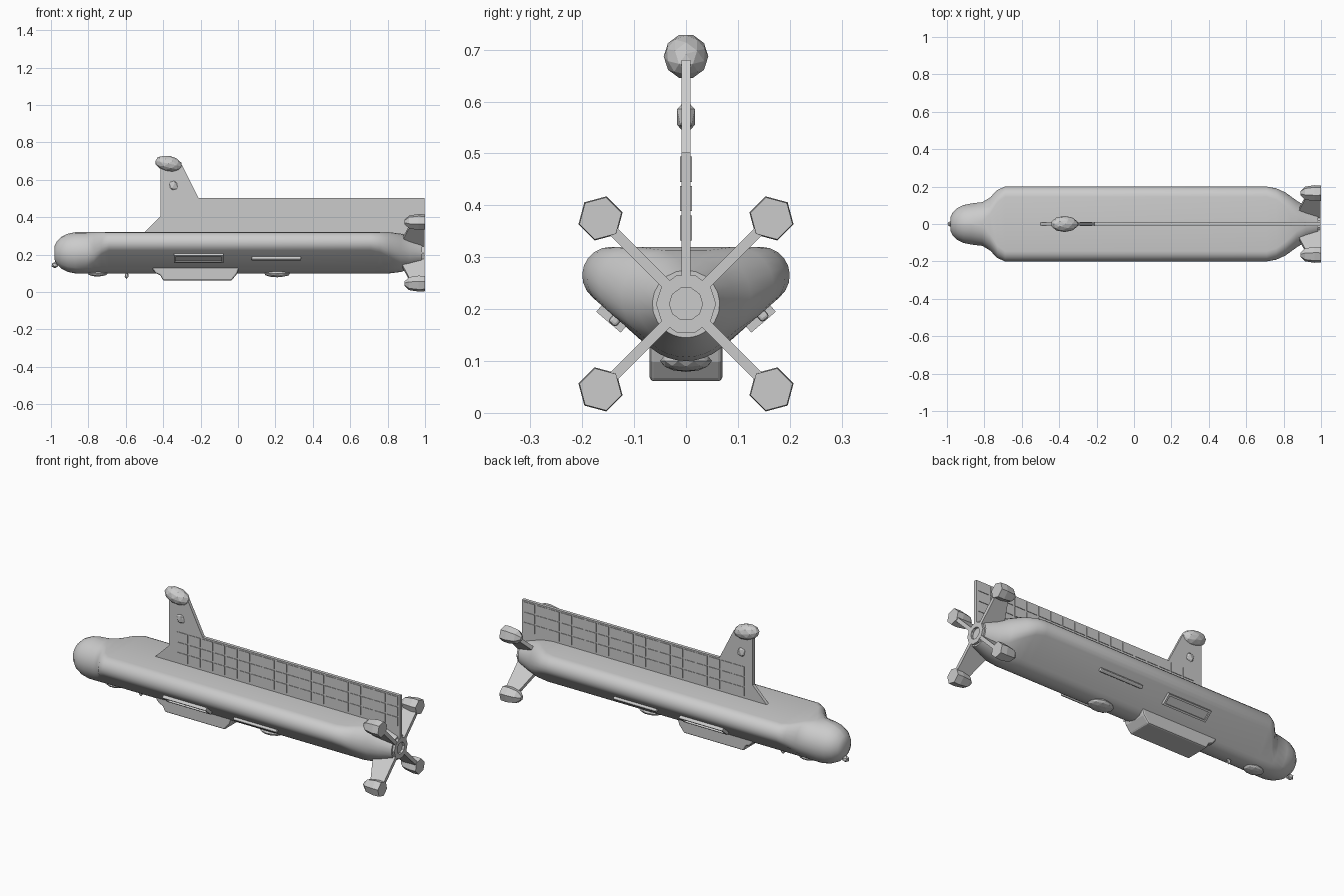
import bpy, bmesh, math
from mathutils import Vector, Matrix

cube = bpy.data.objects.get("Cube")
if cube:
    bpy.data.objects.remove(cube)

grey = bpy.data.materials.new("hull grey")
grey.use_nodes = True
grey.diffuse_color = (0.6, 0.6, 0.6, 1)
grey.node_tree.nodes["Principled BSDF"].inputs["Base Color"].default_value = (0.6, 0.6, 0.6, 1)

AXIS = 0.21      # height of the hull centre line


def finish(name, bm, smooth=False):
    bmesh.ops.recalc_face_normals(bm, faces=bm.faces[:])
    mesh = bpy.data.meshes.new(name)
    bm.to_mesh(mesh)
    bm.free()
    mesh.materials.append(grey)
    obj = bpy.data.objects.new(name, mesh)
    bpy.context.collection.objects.link(obj)
    if smooth:
        bpy.ops.object.select_all(action='DESELECT')
        obj.select_set(True)
        bpy.context.view_layer.objects.active = obj
        bpy.ops.object.shade_smooth_by_angle(angle=math.radians(30))
    return obj


def loft(bm, rings):
    loops = [[bm.verts.new(p) for p in ring] for ring in rings]
    n = len(loops[0])
    for a, b in zip(loops, loops[1:]):
        for i in range(n):
            j = (i + 1) % n
            bm.faces.new((a[i], a[j], b[j], b[i]))
    bm.faces.new(loops[0])
    bm.faces.new(loops[-1])


def plate(bm, outline, thick, matrix=Matrix()):
    """Extrude an x-z outline through y."""
    loft(bm, [[matrix @ Vector((x, y, z)) for x, z in outline] for y in (-thick / 2, thick / 2)])


def box(bm, size, matrix):
    bmesh.ops.create_cube(bm, size=1, matrix=matrix @ Matrix.Diagonal((*size, 1)))


def blob(name, centre, size, detail=1, tilt=0):
    bm = bmesh.new()
    m = Matrix.Translation(centre) @ Matrix.Rotation(math.radians(tilt), 4, 'Y') @ Matrix.Diagonal((*size, 1))
    bmesh.ops.create_icosphere(bm, subdivisions=detail, radius=1, matrix=m)
    return finish(name, bm)


# Hull: round sections blended into a rounded triangle
SLOPE = math.radians(-49.5)


def section(x, blend, radius):
    arcs = [(0.145, 0.265, 0.055, SLOPE, math.pi / 2),
            (-0.145, 0.265, 0.055, math.pi / 2, math.pi - SLOPE),
            (0, 0.2, 0.1, math.pi - SLOPE, 2 * math.pi + SLOPE)]
    points = []
    for cy, cz, r, start, end in arcs:
        for i in range(9):
            t = start + (end - start) * i / 8
            # Nudge the shared normals apart so round sections have no doubled points
            q = t + (0.03 if i == 0 else -0.03 if i == 8 else 0)
            ring = Vector((x, radius * math.cos(q), AXIS + radius * math.sin(q)))
            tri = Vector((x, cy + r * math.cos(t), cz + r * math.sin(t)))
            points.append(ring.lerp(tri, blend))
    return points


stations = [(-0.982, 0, 0.035), (-0.97, 0, 0.06), (-0.945, 0, 0.085), (-0.91, 0, 0.102),
            (-0.87, 0, 0.11), (-0.81, 0.08, 0.11), (-0.77, 0.35, 0.11), (-0.73, 0.8, 0.11),
            (-0.69, 1, 0.11), (0.71, 1, 0.11), (0.76, 0.9, 0.11), (0.81, 0.65, 0.11),
            (0.87, 0.25, 0.1), (0.92, 0.08, 0.085), (0.985, 0, 0.065)]
bm = bmesh.new()
loft(bm, [section(*s) for s in stations])
finish("hull", bm, True)

# Tail hub: an open ring
bm = bmesh.new()
rings = []
for x, r in ((0.95, 0.058), (0.998, 0.058), (0.998, 0.032), (0.97, 0.032)):
    rings.append([(x, r * math.cos(a * math.pi / 5), AXIS + r * math.sin(a * math.pi / 5)) for a in range(10)])
loft(bm, rings)
finish("tail_hub", bm)

# Dorsal sail and mast
bm = bmesh.new()
plate(bm, [(-0.51, 0.31), (-0.415, 0.405), (-0.415, 0.68), (-0.3, 0.68), (-0.21, 0.502),
           (0.998, 0.502), (0.998, 0.26), (0.8, 0.26), (0.7, 0.31)], 0.018)
finish("dorsal_sail", bm)

# Sail panels: rows and columns of thin tiles on both sides
bm = bmesh.new()
cols, rows = 18, 3
pitch_x, pitch_z = 1.36 / cols, 0.17 / rows
for c in range(cols):
    for r in range(rows):
        centre = (-0.37 + (c + 0.5) * pitch_x, 0, 0.328 + (r + 0.5) * pitch_z)
        box(bm, (pitch_x - 0.01, 0.024, pitch_z - 0.008), Matrix.Translation(centre))
finish("sail_panels", bm)

# Mast head and mast lamp
blob("mast_head", (-0.372, 0, 0.687), (0.074, 0.043, 0.042), 2, 12)
blob("mast_lamp", (-0.345, 0, 0.57), (0.03, 0.02, 0.034))

# Four diagonal tail fins with faceted pods
for name, angle in (("upper_left", 45), ("upper_right", 135), ("lower_right", 225), ("lower_left", 315)):
    turn = Matrix.Translation((0, 0, AXIS)) @ Matrix.Rotation(math.radians(angle - 90), 4, 'X')
    bm = bmesh.new()
    plate(bm, [(0.86, 0.05), (0.92, 0.21), (0.997, 0.21), (0.997, 0.05)], 0.02, turn)
    finish("tail_fin_" + name, bm)
    bm = bmesh.new()
    rings = []
    for x, r in ((0.89, 0.012), (0.915, 0.036), (0.965, 0.044), (1.0, 0.042)):
        rings.append([turn @ Vector((x, r * math.sin(a * math.tau / 6), 0.233 + r * math.cos(a * math.tau / 6)))
                      for a in range(6)])
    loft(bm, rings)
    finish("tail_pod_" + name, bm)

# Keel box with sloped ends
bm = bmesh.new()
plate(bm, [(-0.47, 0.14), (-0.44, 0.1), (-0.415, 0.09), (-0.4, 0.061), (-0.035, 0.061),
           (-0.005, 0.098), (0.01, 0.14)], 0.14)
keel = finish("keel_box", bm)
mod = keel.modifiers.new("soft edges", 'BEVEL')
mod.width, mod.segments = 0.008, 2

# Framed side hatches and slim side rails
for side, label in ((1, "back"), (-1, "front")):
    normal = Vector((0, side * math.cos(SLOPE), math.sin(SLOPE)))
    along = Vector((1, 0, 0))
    up = normal.cross(along)
    basis = Matrix((along, up, normal)).transposed().to_4x4()

    def on_side(x):
        return Matrix.Translation((x, side * 0.139, 0.187)) @ basis

    bm = bmesh.new()
    m = on_side(-0.21)
    box(bm, (0.25, 0.042, 0.016), m)
    for s in (-1, 1):
        box(bm, (0.266, 0.01, 0.032), m @ Matrix.Translation((0, s * 0.026, 0)))
        box(bm, (0.01, 0.042, 0.032), m @ Matrix.Translation((s * 0.128, 0, 0)))
    finish("side_hatch_" + label, bm)
    bm = bmesh.new()
    m = on_side(0.205) @ Matrix.Translation((0, -0.007, 0))
    box(bm, (0.265, 0.02, 0.03), m)
    rail = finish("side_rail_" + label, bm)
    mod = rail.modifiers.new("soft edges", 'BEVEL')
    mod.width, mod.segments = 0.006, 2

# Underside fittings and nose sensor
blob("belly_dome", (0.21, 0, 0.1), (0.072, 0.05, 0.021), 2)
blob("chin_dome", (-0.75, 0, 0.1), (0.055, 0.04, 0.017), 2)
blob("belly_sensor", (-0.595, 0, 0.088), (0.012, 0.01, 0.017))
blob("nose_sensor", (-0.978, 0, 0.145), (0.021, 0.016, 0.018))
